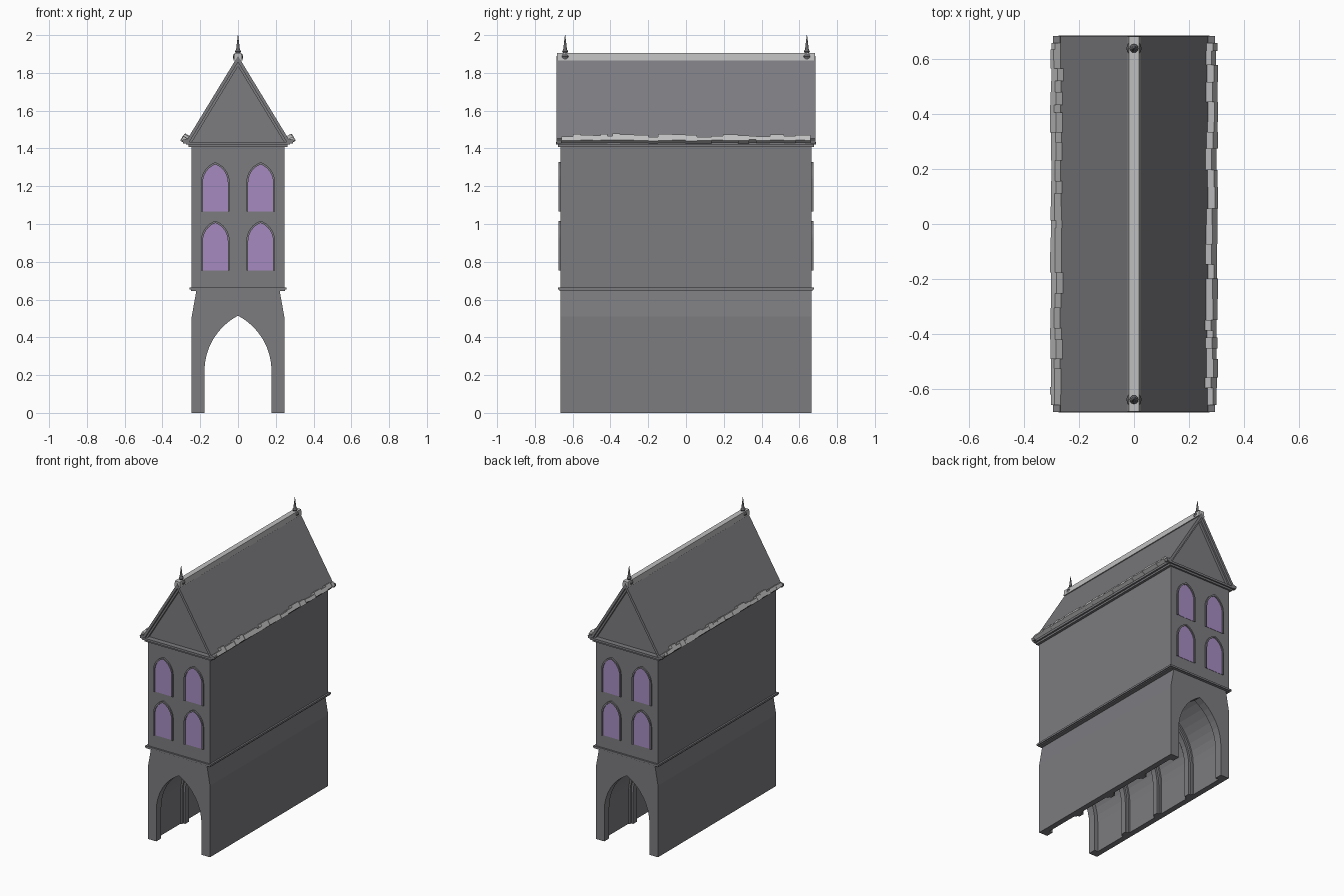
import bpy, bmesh, math, random
from mathutils import Vector

random.seed(4)
cube = bpy.data.objects.get("Cube")
if cube:
    bpy.data.objects.remove(cube)


def material(name, rgb):
    m = bpy.data.materials.new(name)
    m.use_nodes = True
    m.diffuse_color = (*rgb, 1)
    m.node_tree.nodes["Principled BSDF"].inputs["Base Color"].default_value = (*rgb, 1)
    return m


stone = material("grey stone", (0.2, 0.2, 0.215))
pale = material("pale tile", (0.52, 0.52, 0.53))
glass = material("violet glass", (0.38, 0.26, 0.53))
iron = material("dark iron", (0.13, 0.13, 0.14))


def finish(name, bm, mat):
    bmesh.ops.recalc_face_normals(bm, faces=bm.faces[:])
    me = bpy.data.meshes.new(name)
    bm.to_mesh(me)
    bm.free()
    me.materials.append(mat)
    ob = bpy.data.objects.new(name, me)
    bpy.context.collection.objects.link(ob)
    return ob


def prism(name, profile, y0, y1, mat):
    """Extrude an (x, z) outline from y0 to y1."""
    bm = bmesh.new()
    face = bm.faces.new([bm.verts.new((x, y0, z)) for x, z in profile])
    new = bmesh.ops.extrude_face_region(bm, geom=[face])["geom"]
    verts = [g for g in new if isinstance(g, bmesh.types.BMVert)]
    bmesh.ops.translate(bm, verts=verts, vec=(0, y1 - y0, 0))
    return finish(name, bm, mat)


def box(name, hx, hy, z0, z1, mat):
    return prism(name, [(-hx, z0), (hx, z0), (hx, z1), (-hx, z1)], -hy, hy, mat)


def arch(w, base, spring, apex, cx=0, steps=8):
    """Pointed arch outline, from the left foot over the apex to the right foot."""
    h = apex - spring
    d = (h * h - w * w) / (2 * w)
    r = w + d
    end = math.atan2(h, d)
    right = [(r * math.cos(end * i / steps) - d, spring + r * math.sin(end * i / steps))
             for i in range(steps + 1)]
    right = [(w, base)] + right
    left = [(-x, z) for x, z in right[:-1]]
    return [(cx + x, z) for x, z in left + right[::-1]]


# Arched passage: outer walls taper inward near the top
outer = [(0.245, 0), (0.245, 0.51), (0.22, 0.65), (-0.22, 0.65), (-0.245, 0.51), (-0.245, 0)]
prism("passage_walls", outer + arch(0.205, 0, 0.22, 0.55), -0.66, 0.66, stone)
for y in (-1, 1):
    prism("portal_arch", outer + arch(0.178, 0, 0.22, 0.515), y * 0.61, y * 0.665, stone)

# Ribs inside the passage
for y in (-0.32, 0, 0.32):
    for half, w, top in ((0.035, 0.193, 0.535), (0.02, 0.178, 0.515)):
        ring = arch(w, 0, 0.22, top)
        prism("vault_rib", ring + arch(0.21, 0, 0.22, 0.556)[::-1], y - half, y + half, stone)

# Upper storeys and mouldings
box("upper_walls", 0.245, 0.665, 0.65, 1.42, stone)
box("lower_string_course", 0.25, 0.67, 0.645, 0.655, stone)
box("upper_string_course", 0.257, 0.677, 0.652, 0.665, stone)
box("cornice_lower", 0.263, 0.677, 1.407, 1.42, stone)
box("cornice_upper", 0.275, 0.687, 1.42, 1.435, stone)

# Windows on both ends
for y in (-1, 1):
    for cx in (-0.12, 0.12):
        for base in (0.755, 1.065):
            spring, top = base + 0.155, base + 0.262
            inner = arch(0.066, base, spring, top - 0.012, cx)
            rim = arch(0.076, base, spring, top, cx)
            prism("window_glass", inner, y * 0.66, y * 0.667, glass)
            prism("window_frame", inner + rim[::-1], y * 0.66, y * 0.675, stone)

# Roof shell, gable wall and stepped verge mouldings
FOOT_X, FOOT_Z, APEX = 0.277, 1.435, 1.89
RISE = (APEX - FOOT_Z) / FOOT_X


def chevron(a, b):
    def line(t):
        return [(t - FOOT_X, FOOT_Z), (0, APEX - t * RISE), (FOOT_X - t, FOOT_Z)]
    return line(a) + line(b)[::-1]


prism("roof", chevron(0, 0.02), -0.685, 0.685, stone)
prism("gable", [(-0.265, FOOT_Z), (0.265, FOOT_Z), (0, APEX - 0.02)], -0.65, 0.65, stone)
for y in (-1, 1):
    prism("verge_moulding", chevron(0.018, 0.034), y * 0.64, y * 0.668, stone)

# Ridge cap
prism("ridge_cap", [(-0.023, 1.865), (0.023, 1.865), (0.019, 1.905), (-0.019, 1.905)],
      -0.683, 0.683, pale)

# Uneven row of tiles along both eaves
slope = Vector((-FOOT_X, 0, APEX - FOOT_Z)).normalized()
out = Vector((slope.z, 0, -slope.x))
for side in (-1, 1):
    bm = bmesh.new()
    y = -0.66
    while y < 0.66:
        end = min(y + random.uniform(0.025, 0.08), 0.66)
        length = random.uniform(0.022, 0.042)
        thick = random.uniform(0.024, 0.029)
        low = Vector((FOOT_X, 0, FOOT_Z)) - slope * random.uniform(0.004, 0.01)
        corners = [low, low + out * thick,
                   low + out * thick + slope * length, low + slope * length]
        rows = [[bm.verts.new((side * c.x, yy, c.z)) for c in corners] for yy in (y, end)]
        bm.faces.new(rows[0])
        bm.faces.new(rows[1])
        for i in range(4):
            j = (i + 1) % 4
            bm.faces.new((rows[0][i], rows[0][j], rows[1][j], rows[1][i]))
        y = end
    finish("eave_tiles", bm, pale)

# Finials: turned profile of (radius, height)
turned = [(0.024, 1.872), (0.028, 1.887), (0.022, 1.9), (0.012, 1.906), (0.016, 1.914),
          (0.01, 1.924), (0.007, 1.95), (0.001, 2.0)]
for y in (-0.64, 0.64):
    bm = bmesh.new()
    n = 12
    rings = [[bm.verts.new((r * math.cos(math.tau * k / n), y + r * math.sin(math.tau * k / n), z))
              for k in range(n)] for r, z in turned]
    for a, b in zip(rings, rings[1:]):
        for k in range(n):
            m = (k + 1) % n
            bm.faces.new((a[k], a[m], b[m], b[k]))
    bm.faces.new(rings[0])
    bm.faces.new(rings[-1])
    finish("finial", bm, iron)

# Small corner stops at the ends of the eaves
for x in (-1, 1):
    for y in (-1, 1):
        prism("eave_stop", [(x * 0.26, 1.43), (x * 0.29, 1.425), (x * 0.295, 1.445),
                            (x * 0.27, 1.452)], y * 0.66, y * 0.685, stone)
